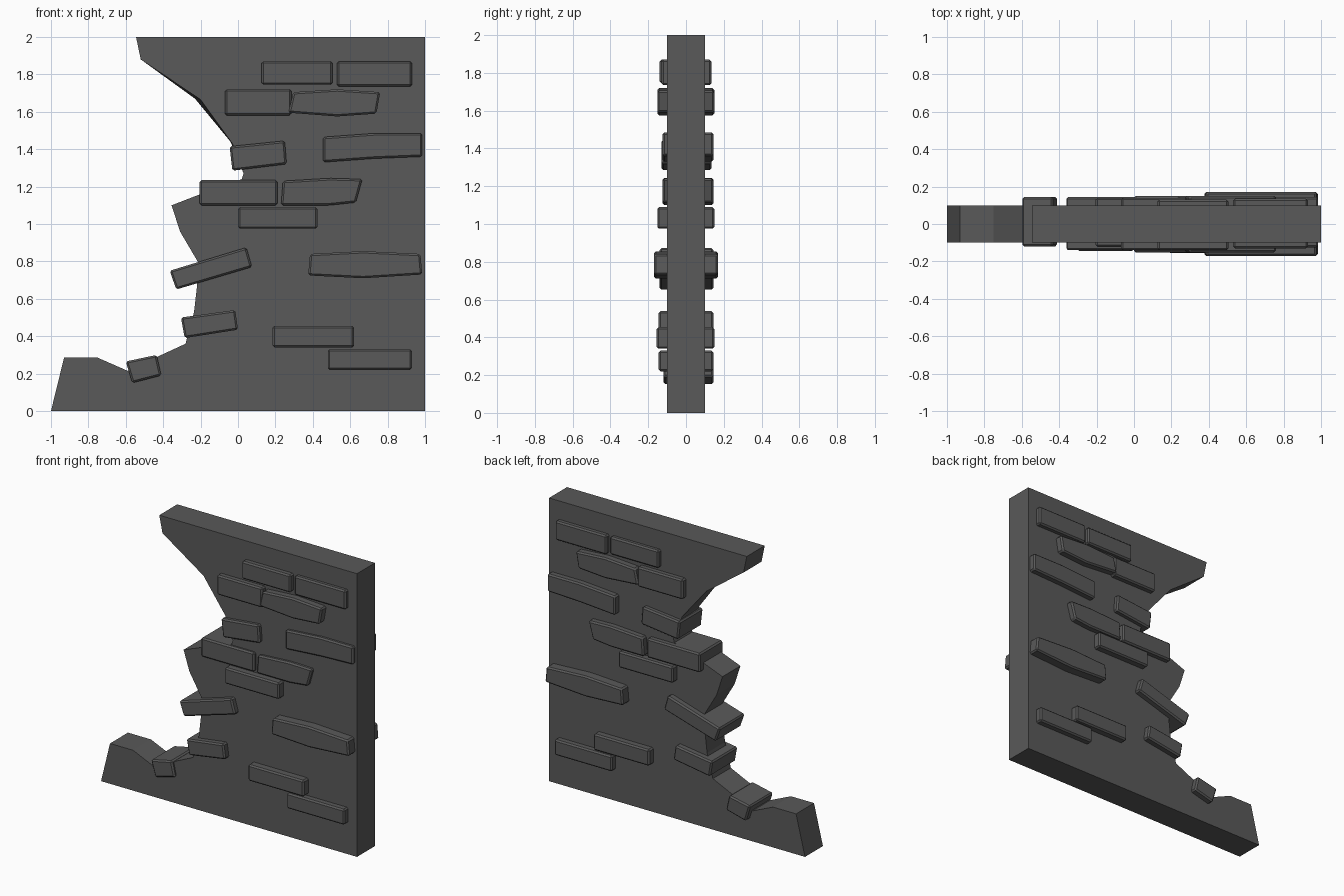
import bpy, bmesh

stone = bpy.data.materials.new("dark_grey_stone")
stone.diffuse_color = (0.1, 0.1, 0.1, 1)


def slab(name, front, y0, y1, bevel=0.0, back=None):
    """Loft a front (x, z) outline at y0 to a back outline at y1."""
    back = back or front
    bm = bmesh.new()
    f = [bm.verts.new((x, y0, z)) for x, z in front]
    b = [bm.verts.new((x, y1, z)) for x, z in back]
    bm.faces.new(f)
    bm.faces.new(b[::-1])
    n = len(f)
    for i in range(n):
        j = (i + 1) % n
        bm.faces.new((f[j], f[i], b[i], b[j]))
    bmesh.ops.recalc_face_normals(bm, faces=bm.faces[:])
    if bevel:
        bmesh.ops.bevel(bm, geom=bm.edges[:], offset=bevel, segments=1,
                        affect='EDGES', clamp_overlap=True)
    me = bpy.data.meshes.new(name)
    bm.to_mesh(me)
    bm.free()
    me.materials.append(stone)
    ob = bpy.data.objects.new(name, me)
    bpy.context.collection.objects.link(ob)
    return ob


def box(x0, x1, z0, z1):
    return [(x0, z0), (x1, z0), (x1, z1), (x0, z1)]


# Broken wall: ragged left edge, slightly skewed through the thickness near the top
lower = [(1, 0), (1, 2), (-0.545, 2), (-0.52, 1.88)]
ragged = [(0.03, 1.27), (0.02, 1.24), (-0.2, 1.16), (-0.355, 1.1), (-0.31, 0.96),
          (-0.21, 0.79), (-0.22, 0.66), (-0.235, 0.53), (-0.27, 0.4), (-0.28, 0.36),
          (-0.41, 0.3), (-0.59, 0.215), (-0.75, 0.285), (-0.93, 0.285), (-1, 0)]
slab("broken_wall", lower + [(-0.2, 1.665), (-0.03, 1.43)] + ragged, -0.1, 0.1,
     back=lower + [(-0.23, 1.67), (-0.04, 1.44)] + ragged)

# Bricks running through the wall: outline, front y, back y
bricks = [
    (box(0.125, 0.505, 1.745, 1.87), -0.14, 0.13),
    (box(0.53, 0.93, 1.735, 1.87), -0.13, 0.135),
    (box(-0.07, 0.285, 1.58, 1.72), -0.14, 0.14),
    ([(0.27, 1.595), (0.53, 1.575), (0.74, 1.59), (0.76, 1.705), (0.53, 1.72), (0.295, 1.705)], -0.152, 0.15),
    ([(0.455, 1.33), (0.73, 1.35), (0.985, 1.36), (0.985, 1.485), (0.73, 1.485), (0.455, 1.465)], -0.125, 0.145),
    ([(-0.03, 1.285), (0.26, 1.32), (0.25, 1.445), (-0.045, 1.415)], -0.13, 0.135),
    (box(-0.205, 0.21, 1.1, 1.235), -0.122, 0.14),
    ([(0.23, 1.1), (0.49, 1.1), (0.63, 1.115), (0.665, 1.24), (0.49, 1.245), (0.24, 1.23)], -0.125, 0.145),
    (box(0, 0.425, 0.975, 1.09), -0.152, 0.15),
    ([(-0.33, 0.65), (0.075, 0.77), (0.045, 0.875), (-0.365, 0.75)], -0.14, 0.145),
    ([(0.375, 0.725), (0.67, 0.71), (0.985, 0.73), (0.975, 0.84), (0.67, 0.855), (0.385, 0.84)], -0.17, 0.17),
    ([(-0.285, 0.39), (0, 0.435), (-0.015, 0.54), (-0.305, 0.5)], -0.145, 0.145),
    (box(0.185, 0.62, 0.34, 0.455), -0.155, 0.15),
    (box(0.48, 0.93, 0.22, 0.33), -0.145, 0.145),
    ([(-0.565, 0.15), (-0.41, 0.19), (-0.435, 0.3), (-0.6, 0.265)], -0.12, 0.145),
]
for i, (outline, y0, y1) in enumerate(bricks):
    slab(f"brick_{i + 1}", outline, y0, y1, bevel=0.01)
